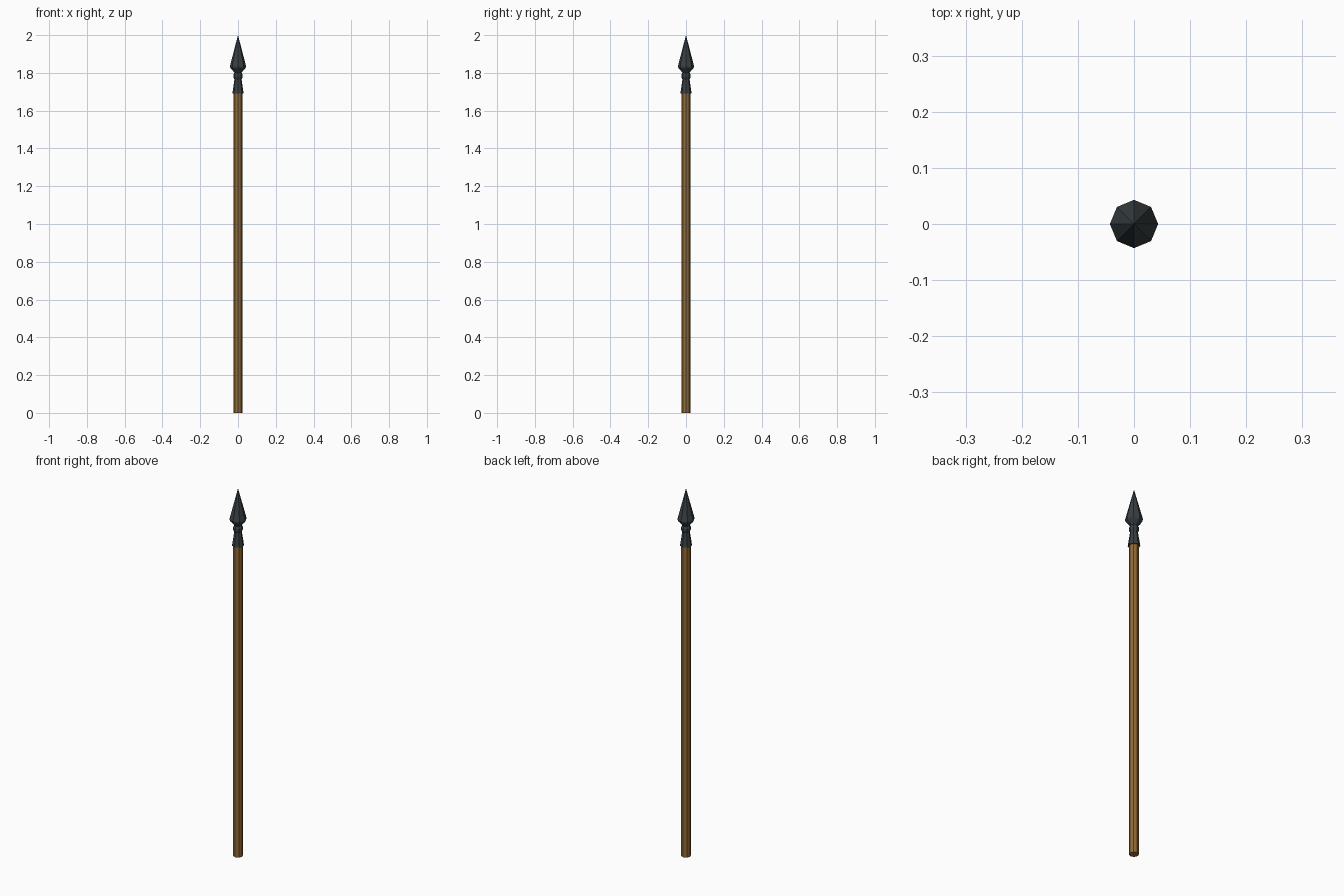
import bpy, bmesh
from math import cos, sin, pi

if "Cube" in bpy.data.objects:
    bpy.data.objects.remove(bpy.data.objects["Cube"])

SIDES = 8

def material(name, color):
    m = bpy.data.materials.new(name)
    m.diffuse_color = (*color, 1)
    m.use_nodes = True
    m.node_tree.nodes["Principled BSDF"].inputs["Base Color"].default_value = m.diffuse_color
    return m

def lathe(name, profile, mat):
    """Flat-faced solid of revolution from (radius, z) points; radius 0 makes a point."""
    bm = bmesh.new()
    rings = []
    for r, z in profile:
        n = SIDES if r else 1
        rings.append([bm.verts.new((r * cos(2 * pi * i / SIDES), r * sin(2 * pi * i / SIDES), z))
                      for i in range(n)])
    for a, b in zip(rings, rings[1:]):
        for i in range(SIDES):
            j = (i + 1) % SIDES
            if len(b) == 1:
                bm.faces.new((a[i], a[j], b[0]))
            else:
                bm.faces.new((a[i], a[j], b[j], b[i]))
    # end caps
    for ring in (rings[0], rings[-1]):
        if len(ring) > 1:
            bm.faces.new(ring)
    bmesh.ops.recalc_face_normals(bm, faces=bm.faces)
    me = bpy.data.meshes.new(name)
    bm.to_mesh(me)
    bm.free()
    me.materials.append(mat)
    ob = bpy.data.objects.new(name, me)
    bpy.context.collection.objects.link(ob)
    return ob

wood = material("wood", (0.30, 0.15, 0.04))
iron = material("dark_iron", (0.04, 0.05, 0.055))

# Wooden pole
lathe("shaft", [(0.024, 0), (0.024, 1.70)], wood)

# Flared socket, collar ring and pointed head
lathe("spear_head", [(0.030, 1.69), (0.019, 1.765), (0.024, 1.775), (0.024, 1.79),
                     (0.019, 1.80), (0.024, 1.808), (0.040, 1.825), (0.043, 1.835),
                     (0, 2.0)], iron)
